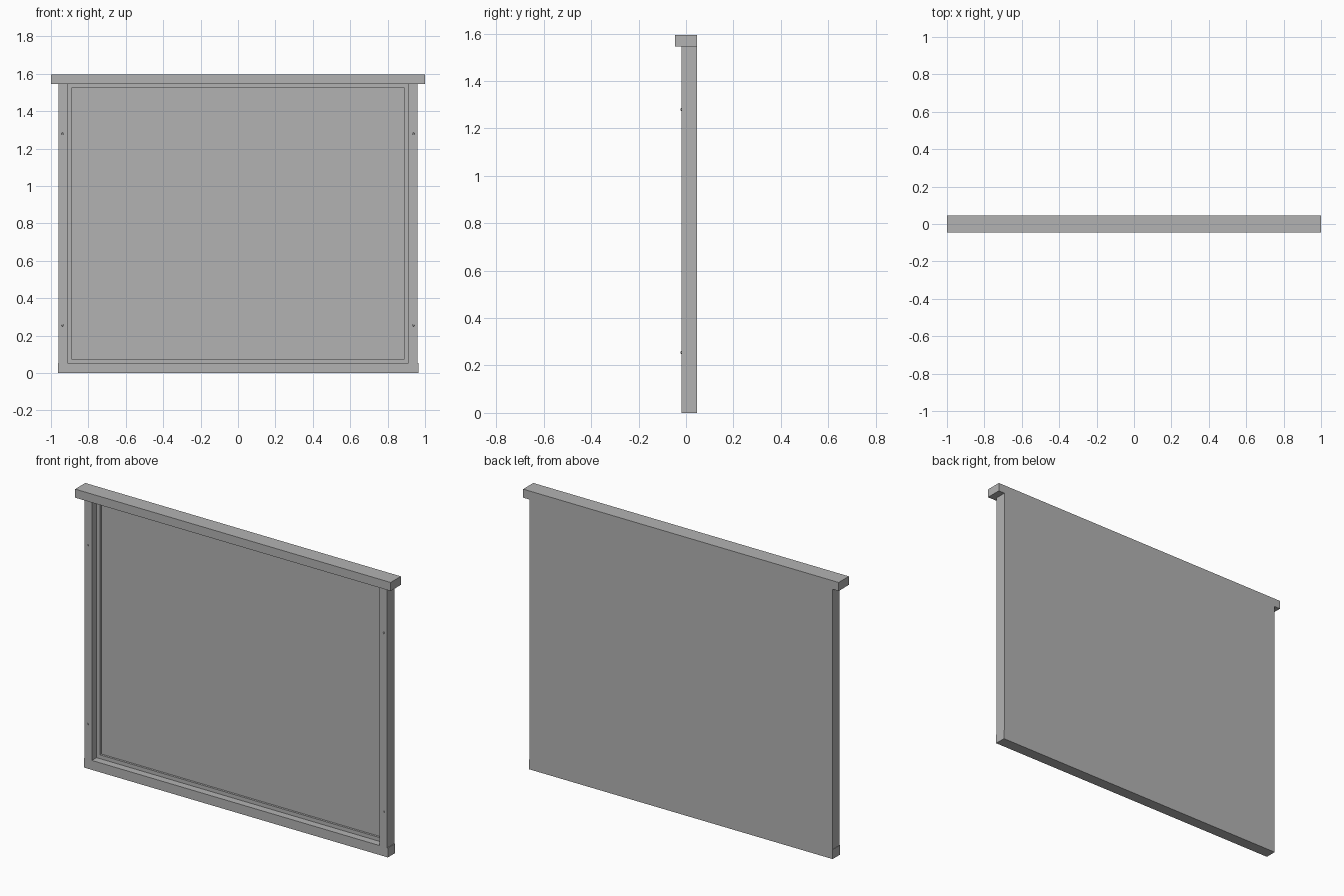
import bpy
import bmesh
from math import pi
from mathutils import Matrix, Vector

default = bpy.data.objects.get("Cube")
if default:
    bpy.data.objects.remove(default, do_unlink=True)

grey = bpy.data.materials.new("grey")
grey.use_nodes = True
colour = (0.45, 0.45, 0.45, 1)
grey.diffuse_color = colour
grey.node_tree.nodes["Principled BSDF"].inputs["Base Color"].default_value = colour

BACK = 0.046
FRONT = -0.02
HEADER_Z = 1.546


def finish(name, bm):
    mesh = bpy.data.meshes.new(name)
    bm.to_mesh(mesh)
    bm.free()
    mesh.materials.append(grey)
    obj = bpy.data.objects.new(name, mesh)
    bpy.context.collection.objects.link(obj)
    return obj


def box(name, x, y, z):
    """Box from (min, max) pairs along each axis."""
    bm = bmesh.new()
    centre = Vector([(a + b) / 2 for a, b in (x, y, z)])
    size = [b - a for a, b in (x, y, z)]
    bmesh.ops.create_cube(bm, size=1, matrix=Matrix.Translation(centre) @ Matrix.Diagonal((*size, 1)))
    return finish(name, bm)


def screw(name, x, z):
    """Small domed screw head on the front of a stile."""
    bm = bmesh.new()
    place = Matrix.Translation((x, FRONT - 0.001, z)) @ Matrix.Rotation(pi / 2, 4, "X")
    bmesh.ops.create_cone(bm, cap_ends=True, segments=12, radius1=0.006,
                          radius2=0.004, depth=0.004, matrix=place)
    return finish(name, bm)


# Outer frame: overhanging header, bottom rail and stiles
box("header", (-1, 1), (-BACK, BACK), (HEADER_Z, 1.595))
box("bottom_rail", (-0.962, 0.964), (FRONT, BACK), (0, 0.054))

for side, s in (("left", 1), ("right", -1)):
    box(side + "_stile", sorted((s * 0.912, s * 0.96)), (FRONT, BACK), (0.054, HEADER_Z))
    # Recessed inner strip beside the panel
    box(side + "_inner_strip", sorted((s * 0.89, s * 0.912)), (0.022, BACK), (0.054, HEADER_Z))
    for level, z in (("upper", 1.28), ("lower", 0.255)):
        screw(f"{side}_{level}_screw", s * 0.938, z)

# Recessed strips above and below the panel
for level, z in (("lower", (0.054, 0.076)), ("upper", (1.525, HEADER_Z))):
    box(level + "_inner_strip", (-0.89, 0.89), (0.022, BACK), z)

# Back panel, flush with the rear of the frame
box("panel", (-0.89, 0.89), (0.034, BACK), (0.076, 1.525))
